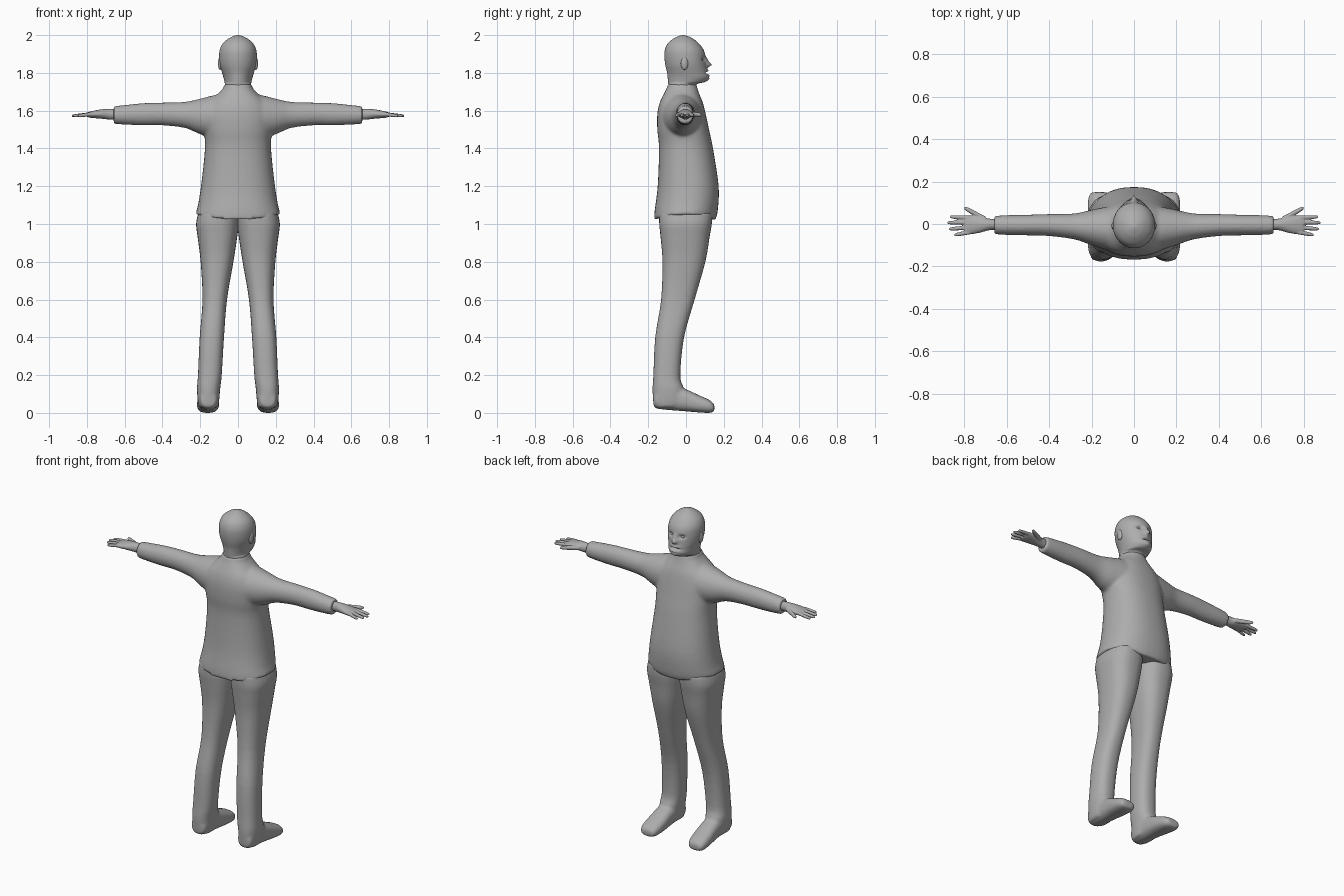
import bpy, bmesh, math
from mathutils import Vector

if "Cube" in bpy.data.objects:
    bpy.data.objects.remove(bpy.data.objects["Cube"])

grey = bpy.data.materials.new("plain grey")
grey.use_nodes = True
grey.diffuse_color = (0.42, 0.42, 0.42, 1)
grey.node_tree.nodes["Principled BSDF"].inputs["Base Color"].default_value = grey.diffuse_color


def densify(rows, steps):
    """Catmull-Rom interpolation between section rows."""
    out = []
    for i in range(len(rows) - 1):
        a, b, c, d = (rows[max(0, min(len(rows) - 1, i + k))] for k in (-1, 0, 1, 2))
        for s in range(steps):
            t = s / steps
            out.append([q + t / 2 * (r - p + t * (2 * p - 5 * q + 4 * r - w + t * (3 * (q - r) + w - p)))
                        for p, q, r, w in zip(a, b, c, d)])
    return out + [list(rows[-1])]


def loft(bm, rows, axis, sides=24, steps=4, power=2.0):
    """Skin of rounded sections; row = position, low/high of each other axis."""
    u, v = [k for k in range(3) if k != axis]
    rings = []
    for pos, ulo, uhi, vlo, vhi in densify(rows, steps):
        ring = []
        for k in range(sides):
            ang = math.tau * k / sides
            c, s = math.cos(ang), math.sin(ang)
            co = Vector()
            co[axis] = pos
            co[u] = (ulo + uhi) / 2 + (uhi - ulo) / 2 * math.copysign(abs(c) ** (2 / power), c)
            co[v] = (vlo + vhi) / 2 + (vhi - vlo) / 2 * math.copysign(abs(s) ** (2 / power), s)
            ring.append(bm.verts.new(co))
        rings.append(ring)
    for a, b in zip(rings, rings[1:]):
        for k in range(sides):
            n = (k + 1) % sides
            bm.faces.new((a[k], a[n], b[n], b[k]))
    bm.faces.new(rings[0])
    bm.faces.new(rings[-1])


def ellipsoid(bm, centre, size):
    made = bmesh.ops.create_uvsphere(bm, u_segments=16, v_segments=10, radius=1)["verts"]
    for vert in made:
        vert.co = Vector(centre) + Vector(a * b for a, b in zip(vert.co, size))


def finish(name, bm, voxel=0, smooth=0, mirror=False):
    bmesh.ops.recalc_face_normals(bm, faces=bm.faces)
    mesh = bpy.data.meshes.new(name)
    bm.to_mesh(mesh)
    bm.free()
    mesh.materials.append(grey)
    mesh.shade_smooth()
    ob = bpy.data.objects.new(name, mesh)
    bpy.context.collection.objects.link(ob)
    if voxel:
        mod = ob.modifiers.new("blend", 'REMESH')
        mod.mode, mod.voxel_size, mod.use_smooth_shade = 'VOXEL', voxel, True
    if smooth:
        mod = ob.modifiers.new("soften", 'SMOOTH')
        mod.iterations, mod.factor = smooth, 0.5
    if mirror:
        ob.modifiers.new("mirror", 'MIRROR')
    return ob


# Shirt: flared torso and two sleeves blended together
bm = bmesh.new()
torso = [(1.02, .225, -.168, .155), (1.07, .217, -.166, .168), (1.2, .196, -.15, .173),
         (1.4, .175, -.143, .143), (1.5, .18, -.152, .122), (1.58, .18, -.152, .105),
         (1.64, .155, -.14, .09), (1.69, .105, -.117, .07), (1.72, .078, -.102, .06),
         (1.74, .073, -.098, .056)]
loft(bm, [(z, -w, w, lo, hi) for z, w, lo, hi in torso], 2, 40, 4, 2.3)
for vert in bm.verts:
    if vert.co.z < 1.1:
        vert.co.z += .03 * (vert.co.x / .22) ** 2 * (1.1 - vert.co.z) / .08
sleeve = [(0, -.12, .08, 1.46, 1.7), (.1, -.128, .085, 1.45, 1.688), (.2, -.1, .067, 1.475, 1.664),
          (.28, -.073, .05, 1.508, 1.647), (.4, -.057, .047, 1.522, 1.643),
          (.5, -.054, .044, 1.522, 1.64), (.6, -.052, .042, 1.526, 1.63),
          (.658, -.048, .038, 1.53, 1.624)]
for side in (1, -1):
    loft(bm, [(side * r[0], *r[1:]) for r in sleeve], 0)
finish("shirt", bm, .009, 5)

# Trouser leg and shoe
bm = bmesh.new()
leg = [(.03, .105, .205, -.168, -.03), (.06, .1, .213, -.174, -.005), (.13, .094, .217, -.177, -.012),
       (.2, .086, .212, -.173, -.03), (.4, .074, .203, -.163, -.01), (.6, .058, .188, -.132, .046),
       (.8, .024, .198, -.125, .103), (.93, .004, .214, -.135, .125), (1.0, -.004, .222, -.142, .137),
       (1.06, -.004, .21, -.142, .14)]
loft(bm, leg, 2, 28, 4, 2.4)
shoe = [(-.172, .125, .19, .035, .1), (-.15, .108, .205, .022, .13), (-.08, .102, .208, .014, .15),
        (0, .1, .212, .008, .125), (.07, .1, .217, .002, .093), (.125, .108, .215, 0, .068),
        (.15, .125, .2, .008, .045)]
loft(bm, shoe, 1, 24, 4, 2.5)
finish("trouser_leg_and_shoe", bm, .008, 4, True)

# Hand: palm, four fingers and a thumb
bm = bmesh.new()
palm = [(.62, -.027, .02, 1.553, 1.604), (.68, -.029, .025, 1.553, 1.61), (.73, -.042, .036, 1.558, 1.606),
        (.78, -.05, .04, 1.562, 1.596), (.8, -.048, .038, 1.568, 1.59)]
loft(bm, palm, 0, 20, 3)


def finger(start, end, thick, drop):
    rows = []
    for t, r in ((0, 1), (.4, .95), (.8, .85), (.95, .65), (1, .3)):
        x, y = (a + (b - a) * t for a, b in zip(start, end))
        z = 1.582 - drop * t
        rows.append((x, y - thick * r, y + thick * r, z - thick * r, z + thick * r))
    loft(bm, rows, 0, 12, 2)


for y0, y1, tip in ((-.039, -.052, .848), (-.016, -.024, .872), (.008, .006, .88), (.029, .034, .868)):
    finger((.775, y0), (tip, y1), .0105, .01)
finger((.7, .022), (.8, .076), .0135, .004)
finish("hand", bm, .0035, 3, True)

# Head and neck, with the face shaped by soft pushes along y
bm = bmesh.new()
head = [(1.66, .068, -.088, .045), (1.72, .07, -.092, .052), (1.742, .07, -.094, .062),
        (1.752, .071, -.095, .1), (1.775, .077, -.097, .12), (1.8, .084, -.1, .115),
        (1.84, .096, -.109, .108), (1.88, .1, -.114, .104), (1.92, .097, -.112, .094),
        (1.955, .081, -.097, .069), (1.982, .05, -.066, .036), (1.996, .02, -.035, .005),
        (2.0, .003, -.017, -.012)]
loft(bm, [(z, -w, w, lo, hi) for z, w, lo, hi in head], 2, 64, 7)
pushes = [(0, 1.843, .013, .012, .026), (0, 1.865, .011, .018, .012),   # nose
          (.036, 1.873, .017, .011, -.014), (-.036, 1.873, .017, .011, -.014),   # eye sockets
          (0, 1.812, .025, .006, .008), (0, 1.788, .022, .006, .007),   # lips
          (0, 1.8, .024, .005, -.02), (0, 1.765, .022, .01, .007)]   # mouth and chin
for vert in bm.verts:
    if vert.co.y > .03:
        x, z = vert.co.x, vert.co.z
        vert.co.y += sum(amp * math.exp(-((x - px) / wx) ** 2 - ((z - pz) / wz) ** 2)
                         for px, pz, wx, wz, amp in pushes)
finish("head", bm)

# Eyes and ears
bm = bmesh.new()
ellipsoid(bm, (.036, .077, 1.872), (.014, .014, .01))
finish("eye", bm, mirror=True)
bm = bmesh.new()
ellipsoid(bm, (.095, -.008, 1.85), (.011, .02, .034))
finish("ear", bm, mirror=True)
